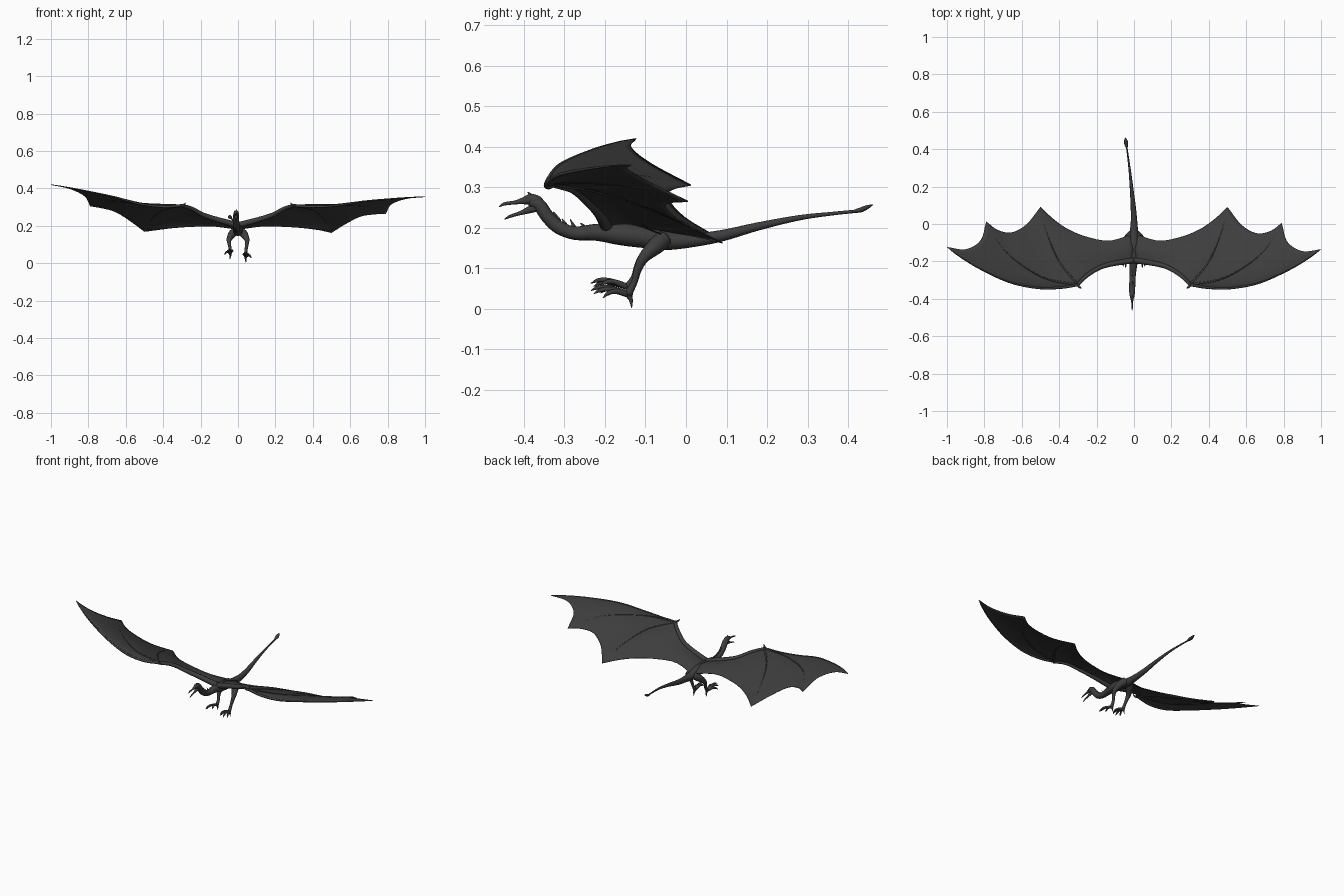
import bpy, bmesh, math
from mathutils import Vector as V

if "Cube" in bpy.data.objects:
    bpy.data.objects.remove(bpy.data.objects["Cube"])

skin = bpy.data.materials.new("charcoal_skin")
skin.diffuse_color = (0.047, 0.047, 0.048, 1)
skin.use_nodes = True
skin.node_tree.nodes["Principled BSDF"].inputs["Base Color"].default_value = skin.diffuse_color


def finish(name, bm):
    bmesh.ops.remove_doubles(bm, verts=bm.verts, dist=0.0002)
    bmesh.ops.recalc_face_normals(bm, faces=bm.faces)
    me = bpy.data.meshes.new(name)
    bm.to_mesh(me)
    bm.free()
    for p in me.polygons:
        p.use_smooth = True
    me.materials.append(skin)
    ob = bpy.data.objects.new(name, me)
    bpy.context.collection.objects.link(ob)
    return ob


def spline(pts, t):
    """Smooth curve through pts (tuples of any length), t in 0..1."""
    n = len(pts) - 1
    i = min(int(t * n), n - 1)
    u = t * n - i
    b, c = pts[i], pts[i + 1]
    a = pts[i - 1] if i else [2 * p - q for p, q in zip(b, c)]
    d = pts[i + 2] if i + 2 <= n else [2 * q - p for p, q in zip(b, c)]
    return [0.5 * (2 * q + (r - p) * u + (2 * p - 5 * q + 4 * r - s) * u * u
                   + (3 * q - p - 3 * r + s) * u ** 3) for p, q, r, s in zip(a, b, c, d)]


def tube(name, pts, wide=1.0, ref=(1, 0, 0), sides=12, steps=6, bm=None):
    """Tapered tube along (x, y, z, radius) points."""
    own = bm is None
    bm = bm or bmesh.new()
    n = (len(pts) - 1) * steps
    path = [spline(pts, k / n) for k in range(n + 1)]
    rings = []
    for k, p in enumerate(path):
        tan = (V(path[min(k + 1, n)][:3]) - V(path[max(k - 1, 0)][:3])).normalized()
        side = V(ref)
        side = (side - tan * side.dot(tan)).normalized()
        up = tan.cross(side)
        r = max(p[3], 0.0008)
        rings.append([bm.verts.new(V(p[:3]) + side * (r * wide * math.cos(a)) + up * (r * math.sin(a)))
                      for a in (2 * math.pi * j / sides for j in range(sides))])
    for r0, r1 in zip(rings, rings[1:]):
        for j in range(sides):
            bm.faces.new((r0[j], r0[(j + 1) % sides], r1[(j + 1) % sides], r1[j]))
    bm.faces.new(rings[0])
    bm.faces.new(rings[-1])
    return finish(name, bm) if own else None


def panel(bm, c0, c1, d0, d1, n=16):
    """Coons patch: c0, c1 run from edge d0 (s=0) to edge d1 (s=1)."""
    def at(c, t):
        return V(spline(c, t))
    grid = []
    for i in range(n + 1):
        s = i / n
        row = []
        for j in range(n + 1):
            t = j / n
            p = at(c0, s).lerp(at(c1, s), t)
            p += (1 - s) * (at(d0, t) - at(d0, 0).lerp(at(d0, 1), t))
            p += s * s * (at(d1, t) - at(d1, 0).lerp(at(d1, 1), t))
            row.append(bm.verts.new(p))
        grid.append(row)
    for i in range(n):
        for j in range(n):
            bm.faces.new((grid[i][j], grid[i][j + 1], grid[i + 1][j + 1], grid[i + 1][j]))


# body with neck and tail in one sweep
tube("body", [
    (-.01, -.385, .266, .012), (-.01, -.362, .256, .016), (-.01, -.342, .228, .0165),
    (-.009, -.315, .202, .0165), (-.007, -.275, .187, .0165), (-.004, -.22, .189, .021),
    (0, -.16, .184, .027), (0, -.10, .177, .027), (0, -.05, .168, .023),
    (0, .02, .170, .017), (-.004, .09, .181, .014), (-.012, .18, .204, .010),
    (-.022, .28, .225, .0065), (-.032, .36, .235, .0045), (-.040, .42, .241, .004)],
    wide=1.0, sides=16)
# tail leaf
tube("tail_tip", [(-.039, .41, .240, .003), (-.042, .43, .244, .006),
                  (-.044, .447, .251, .005), (-.046, .461, .257, .001)], wide=1.8)
# head
tube("upper_beak", [(-.010, -.461, .252, .001), (-.010, -.448, .259, .004), (-.010, -.42, .263, .005),
                    (-.010, -.40, .267, .009), (-.010, -.383, .270, .0135),
                    (-.010, -.365, .265, .013), (-.010, -.352, .255, .006)], wide=.95)
tube("lower_jaw", [(-.010, -.448, .221, .001), (-.010, -.435, .228, .0035), (-.010, -.41, .236, .005),
                   (-.010, -.385, .245, .009), (-.010, -.365, .252, .011)], wide=.95)
# neck spikes and throat barbs
bm = bmesh.new()
for y, z, h in ((-.385, .278, .010), (-.322, .222, .018), (-.300, .204, .018), (-.280, .199, .022), (-.255, .202, .010)):
    tube("", [(-.009, y + .008, z - .006, .008), (-.009, y, z + h * .5, .004),
              (-.009, y - .006, z + h, .001)], wide=.5, sides=6, steps=3, bm=bm)
finish("neck_spikes", bm)

# wing guide curves, right side
W = (.30, -.325, .308)
TIP1, TIP2, TIP3 = (1, -.135, .355), (.79, .005, .265), (.50, .09, .163)
F1 = [W, (.40, -.341, .302), (.52, -.343, .308), (.67, -.315, .33), (.83, -.245, .345), (.94, -.18, .353), TIP1]
F2 = [W, (.49, -.285, .312), (.68, -.16, .305), TIP2]
F3 = [W, (.40, -.20, .285), (.465, -.05, .23), TIP3]
ARM = [W, (.25, -.275, .293), (.18, -.232, .256), (.10, -.21, .23), (0, -.195, .203)]
ROOT = [ARM[-1], (.0, -.13, .205), (.0, -.05, .180)]
EDGE1 = [TIP1, (.90, -.145, .345), (.82, -.095, .315), TIP2]
EDGE2 = [TIP2, (.73, -.038, .262), (.655, -.05, .25), (.575, -.005, .21), TIP3]
EDGE3 = [TIP3, (.43, .025, .178), (.35, -.03, .188), (.25, -.07, .195), (.13, -.09, .197), ROOT[-1]]

for label, side in (("right", 1), ("left", -1)):
    def place(c, r=None):
        """Put a curve on this side; the left wing is raised outward. r adds radii."""
        out = []
        for i, (x, y, z) in enumerate(c):
            k = max(0, (x - .45) / .55) if side < 0 else 0
            q = (x * side, y + .012 * k, z + .065 * k)
            if r:
                q += (r[0] + (r[1] - r[0]) * i / (len(c) - 1),)
            out.append(q)
        return out

    # membrane
    bm = bmesh.new()
    w2 = place([W, W])
    panel(bm, place(F1), place(F2), w2, place(EDGE1))
    panel(bm, place(F2), place(F3), w2, place(EDGE2))
    panel(bm, place(F3), place(ROOT), place(ARM), place(EDGE3))
    ob = finish(label + "_wing_membrane", bm)
    mod = ob.modifiers.new("thickness", 'SOLIDIFY')
    mod.thickness = .003
    mod.offset = 0
    # arm and finger bones
    up = (0, 0, 1)
    tube(label + "_wing_arm", place(ARM, (.009, .016)), ref=up, sides=10)
    tube(label + "_wing_leading_finger", place(F1, (.008, .001)), ref=up, sides=8)
    tube(label + "_wing_middle_finger", place(F2, (.006, .001)), ref=up, sides=8)
    tube(label + "_wing_inner_finger", place(F3, (.006, .001)), ref=up, sides=8)
    # thumb claw at the wrist
    tube(label + "_thumb_claw", [(.305 * side, -.322, .306, .008), (.290 * side, -.338, .312, .006),
                                 (.281 * side, -.343, .324, .001)], ref=up, sides=8)

    # leg, left foot a little higher
    h = 0 if side > 0 else .018
    f = V((.041 * side, -.143, .036 + h))
    tube(label + "_leg", [(.012 * side, -.055, .172, .022), (.032 * side, -.075, .155, .021),
                          (.047 * side, -.103, .128, .014), (.047 * side, -.118, .10 + h * .3, .010),
                          (.042 * side, -.128, .065 + h * .7, .008), (*f, .010)])
    # toes with claws
    bm = bmesh.new()
    for dx, dy, dz in ((-.014, -.068, .006), (.004, -.092, .012), (.018, -.085, .004), (.030, -.062, -.006)):
        d = V((dx * side, dy, dz))
        a, b, c = f + d * .5 + V((0, 0, .010)), f + d * .8 + V((0, 0, .007)), f + d + V((0, 0, -.003))
        tube("", [(*f, .008), (*a, .006), (*b, .005), (*c, .0008)], sides=8, steps=4, bm=bm)
    tube("", [(*f, .008), (*(f + V((0, .007, -.014))), .005), (*(f + V((.002 * side, .009, -.034))), .0008)],
         sides=8, steps=4, bm=bm)
    finish(label + "_foot", bm)
